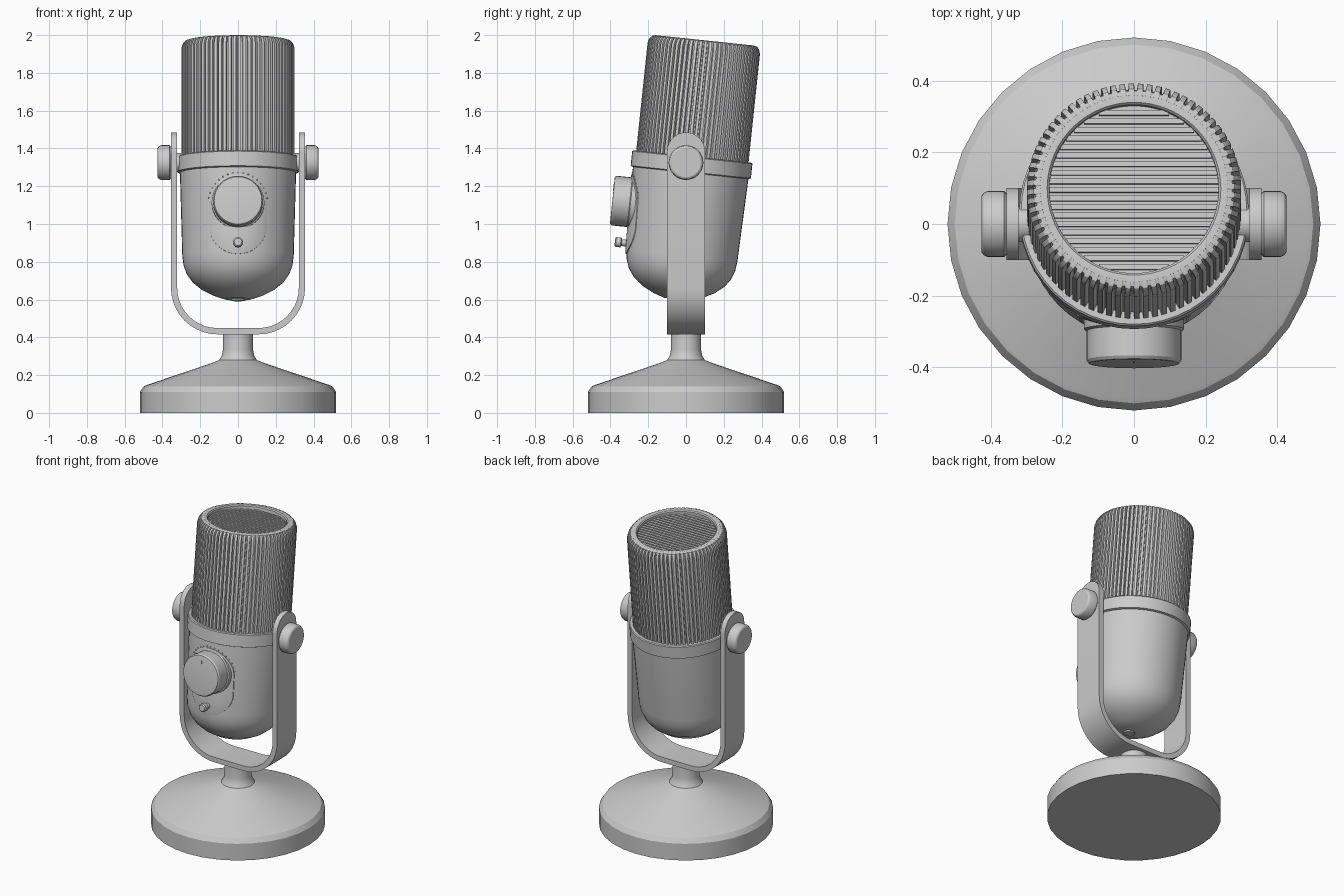
import bpy, bmesh
from math import sin, cos, pi, sqrt, radians
from mathutils import Matrix

if "Cube" in bpy.data.objects:
    bpy.data.objects.remove(bpy.data.objects["Cube"])

# The microphone body leans back about this pivot
TILT = Matrix.Translation((0, 0.03, 1.32)) @ Matrix.Rotation(radians(-6), 4, 'X')
FLAT = Matrix.Identity(4)


def finish(bm, name, mat=FLAT, angle=30):
    bmesh.ops.recalc_face_normals(bm, faces=bm.faces)
    bm.transform(mat)
    me = bpy.data.meshes.new(name)
    bm.to_mesh(me)
    bm.free()
    ob = bpy.data.objects.new(name, me)
    bpy.context.collection.objects.link(ob)
    if angle:
        bpy.ops.object.select_all(action='DESELECT')
        ob.select_set(True)
        bpy.context.view_layer.objects.active = ob
        bpy.ops.object.shade_smooth_by_angle(angle=radians(angle))
    return ob


def skin(bm, rings, cap_start=True, cap_end=True):
    loops = [[bm.verts.new(p) for p in r] for r in rings]
    n = len(loops[0])
    for a, b in zip(loops, loops[1:]):
        for i in range(n):
            j = (i + 1) % n
            bm.faces.new((a[i], a[j], b[j], b[i]))
    if cap_start:
        bm.faces.new(loops[0][::-1])
    if cap_end:
        bm.faces.new(loops[-1])


def lathe(name, profile, mat=FLAT, n=32, angle=30):
    bm = bmesh.new()
    skin(bm, [[(r * cos(2 * pi * i / n), r * sin(2 * pi * i / n), z) for i in range(n)]
              for r, z in profile])
    return finish(bm, name, mat, angle)


def facing(x, y, z):
    """Lathe axis turned to point along local -y."""
    return TILT @ Matrix.Translation((x, y, z)) @ Matrix.Rotation(pi / 2, 4, 'X')


# Weighted round base with stem
lathe("base", [(0.52, 0), (0.52, 0.11), (0.50, 0.14), (0.485, 0.147), (0.13, 0.267),
               (0.10, 0.28), (0.085, 0.305), (0.08, 0.335), (0.08, 0.43)])

# U-shaped yoke: flat strip swept along a U
R, H = 0.23, 0.1
half = [(0.3385, 1.385), (0.3385, 0.665)]
path = [(0.3385, 1.385)]
for i in range(11):
    a = -pi / 2 * i / 10
    path.append((0.1085 + R * cos(a), 0.6625 + R * sin(a)))
path += [(-x, z) for x, z in reversed(path)]
bm = bmesh.new()
rings = []
for i, (x, z) in enumerate(path):
    p, q = path[max(i - 1, 0)], path[min(i + 1, len(path) - 1)]
    dx, dz = q[0] - p[0], q[1] - p[1]
    L = sqrt(dx * dx + dz * dz)
    nx, nz = -dz / L * 0.0165, dx / L * 0.0165
    rings.append([(x + nx, -H, z + nz), (x + nx, H, z + nz),
                  (x - nx, H, z - nz), (x - nx, -H, z - nz)])
skin(bm, rings)
finish(bm, "yoke")

# Rounded yoke ends, axles and tightening knobs on both sides
for side, label in ((1, "right"), (-1, "left")):
    bm = bmesh.new()
    skin(bm, [[(side * x, H * cos(pi * i / 16), 1.385 + H * sin(pi * i / 16)) for i in range(17)]
              for x in (0.322, 0.355)])
    finish(bm, label + "_yoke_end")
    out = Matrix.Translation((0, 0, 1.325)) @ Matrix.Rotation(side * pi / 2, 4, 'Y')
    lathe(label + "_pivot_axle", [(0.05, 0.28), (0.05, 0.37)], out)
    lathe(label + "_pivot_knob", [(0.085, 0.355), (0.092, 0.362), (0.092, 0.408),
                                  (0.086, 0.42), (0.078, 0.425)], out)

# Lower body shell and collar band
lathe("lower_body", [(0.07, -0.722), (0.13, -0.702), (0.19, -0.672), (0.24, -0.632),
                     (0.272, -0.588), (0.289, -0.54), (0.295, -0.49), (0.308, -0.03)],
      TILT, 48)
lathe("collar_band", [(0.308, -0.05), (0.32, -0.045), (0.32, 0.032), (0.315, 0.037),
                      (0.29, 0.037)], TILT, 48)
lathe("bottom_port", [(0.035, -0.73), (0.035, -0.70)], TILT, 16)

# Ribbed grille; grooves run up the side and fade out over the rim
RIBS = 72
bm = bmesh.new()
rings = []
for r, z, depth in [(0.299, 0.02, 0.018), (0.299, 0.615, 0.018), (0.292, 0.637, 0.014),
                    (0.28, 0.651, 0.006), (0.262, 0.656, 0.002), (0.242, 0.655, 0),
                    (0.236, 0.648, 0), (0.236, 0.615, 0)]:
    ring = []
    for k in range(RIBS):
        for f, groove in ((0.0, 0), (0.58, 0), (0.66, 1), (0.92, 1)):
            a = 2 * pi * (k + f) / RIBS
            rr = r - depth * groove
            ring.append((rr * cos(a), rr * sin(a), z))
    rings.append(ring)
skin(bm, rings)
finish(bm, "ribbed_grille", TILT, 25)

# Slats across the recessed top
bm = bmesh.new()
for i in range(19):
    y = -0.216 + i * 0.024
    w = sqrt(0.237 ** 2 - y * y)
    m = Matrix.Translation((0, y, 0.622)) @ Matrix.Diagonal((2 * w, 0.015, 0.02, 1))
    bmesh.ops.create_cube(bm, size=1, matrix=m)
finish(bm, "top_slats", TILT, 0)

# Curved control panel: stadium outline wrapped on the body
bm = bmesh.new()
rings = []
for scale, lift in ((1, -0.006), (1, 0.004), (0.97, 0.006), (0.6, 0.006), (0.2, 0.006)):
    ring = []
    for i in range(48):
        a = 2 * pi * (i + 0.5) / 48
        x = 0.152 * cos(a) * scale
        s = -0.30 + (0.152 * sin(a) + (0.06 if sin(a) > 0 else -0.06)) * scale
        body = 0.295 + (s + 0.49) / 0.46 * 0.013
        ring.append((x, -sqrt(body ** 2 - x * x) - lift, s))
    rings.append(ring)
skin(bm, rings)
finish(bm, "control_panel", TILT)

# Main dial with pointer mark, and the small button below it
lathe("dial_collar", [(0.14, 0), (0.14, 0.05), (0.132, 0.055)], facing(0, -0.25, -0.238))
lathe("dial", [(0.132, 0), (0.132, 0.127), (0.126, 0.136), (0.12, 0.137)],
      facing(0, -0.26, -0.238))
bm = bmesh.new()
bmesh.ops.create_cube(bm, size=1, matrix=Matrix.Translation((0, -0.397, -0.165))
                      @ Matrix.Diagonal((0.006, 0.004, 0.045, 1)))
finish(bm, "dial_pointer", TILT, 0)
lathe("button", [(0.018, 0), (0.018, 0.045), (0.026, 0.05), (0.026, 0.075), (0.02, 0.081)],
      facing(0, -0.28, -0.455), 20)

# Tiny level dots in an arc around the dial
bm = bmesh.new()
for i in range(17):
    a = radians(10 + 10 * i)
    x, s = 0.158 * cos(a), -0.238 + 0.158 * sin(a)
    y = -sqrt(0.303 ** 2 - x * x) - 0.004
    bmesh.ops.create_icosphere(bm, subdivisions=1, radius=0.004,
                               matrix=Matrix.Translation((x, y, s)))
finish(bm, "level_dots", TILT)
